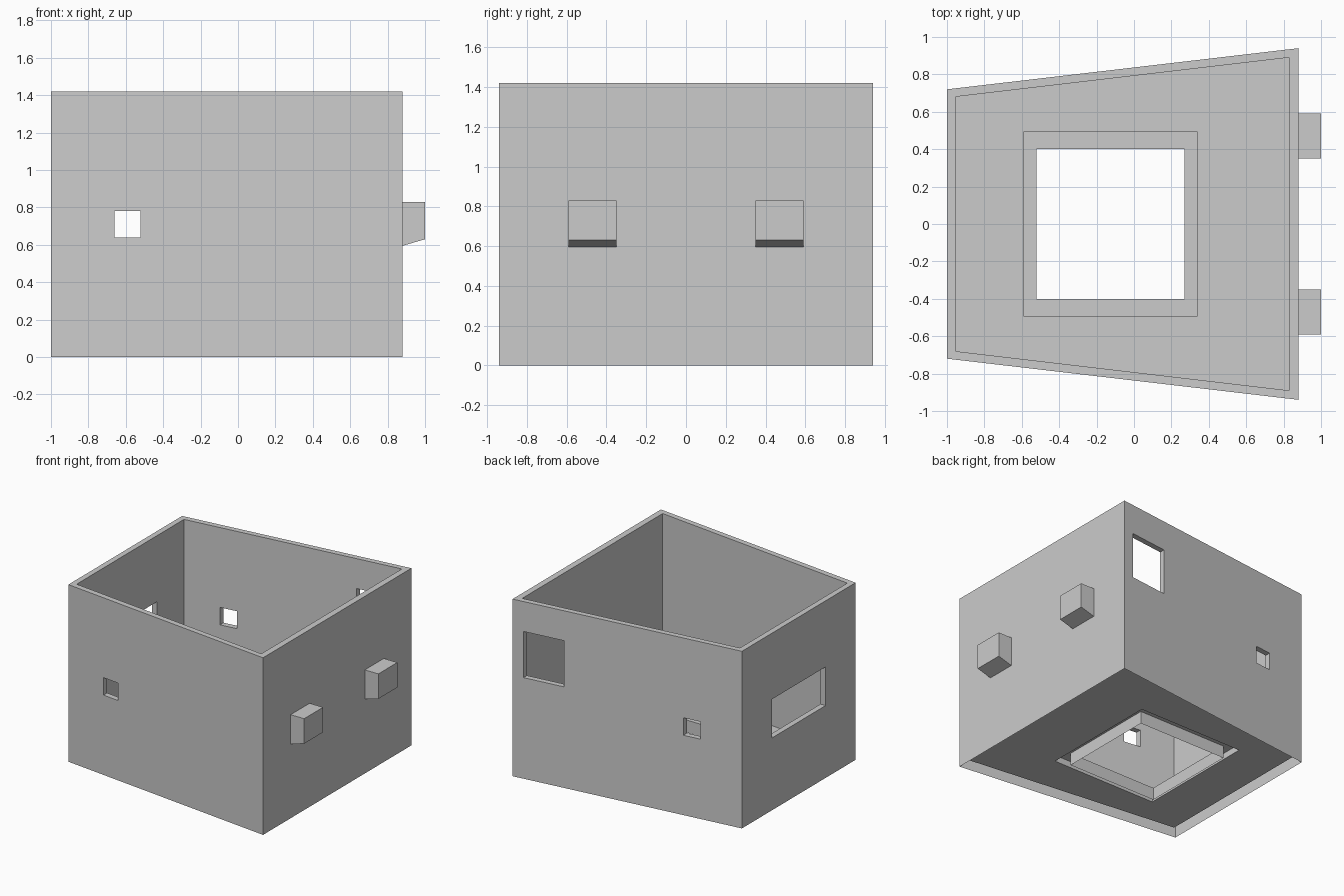
import bpy
import bmesh
from mathutils import Vector

if "Cube" in bpy.data.objects:
    bpy.data.objects.remove(bpy.data.objects["Cube"], do_unlink=True)

GREY = (0.6, 0.6, 0.6, 1.0)
mat = bpy.data.materials.new("plain grey")
mat.use_nodes = True
mat.diffuse_color = GREY
mat.node_tree.nodes["Principled BSDF"].inputs["Base Color"].default_value = GREY


def finish(name, bm):
    """Weld, orient and link a mesh object."""
    bmesh.ops.remove_doubles(bm, verts=bm.verts, dist=0.0005)
    bmesh.ops.recalc_face_normals(bm, faces=bm.faces)
    mesh = bpy.data.meshes.new(name)
    bm.to_mesh(mesh)
    bm.free()
    mesh.materials.append(mat)
    obj = bpy.data.objects.new(name, mesh)
    bpy.context.collection.objects.link(obj)
    return obj


def face(bm, points):
    bm.faces.new([bm.verts.new(p) for p in points])


def trapezoid(x0, x1, y0, y1):
    """Plan corners, counter-clockwise from the front of the narrow end."""
    return [Vector(c) for c in ((x0, -y0), (x1, -y1), (x1, y1), (x0, y0))]


# Plan outlines and heights
outer = trapezoid(-1.0, 0.88, 0.72, 0.94)
inner = trapezoid(-0.955, 0.83, 0.68, 0.89)
lip = trapezoid(-0.59, 0.34, 0.495, 0.495)
hole = trapezoid(-0.52, 0.27, 0.4, 0.4)
TOP, FLOOR, LIP = 1.42, 0.05, 0.1

# Windows per wall: start and end along the wall axis, bottom and top
small = (-0.66, -0.52, 0.64, 0.78)
large = (0.46, 0.79, 0.81, 1.18)
wide = (-0.34, 0.34, 0.58, 0.89)
walls = [(0, [small]), (1, []), (0, [small, large]), (1, [wide])]
sills = sorted({z for _, ws in walls for w in ws for z in w[2:]})


def columns(a, b, axis, windows):
    """Points along a wall line, split at the window jambs."""
    span = b[axis] - a[axis]
    ts = sorted((v - a[axis]) / span for w in windows for v in w[:2])
    return [a.lerp(b, t) for t in [0.0] + ts + [1.0]]


# Double-skinned room shell
bm = bmesh.new()
for i, (axis, windows) in enumerate(walls):
    j = (i + 1) % 4
    out_cols = columns(outer[i], outer[j], axis, windows)
    in_cols = columns(inner[i], inner[j], axis, windows)

    # Outer and inner skins, leaving the window cells open
    for cols, base in ((out_cols, 0.0), (in_cols, FLOOR)):
        rows = [base] + sills + [TOP]
        for p, q in zip(cols, cols[1:]):
            for lo, hi in zip(rows, rows[1:]):
                u, v = (p[axis] + q[axis]) / 2, (lo + hi) / 2
                if any(w[0] < u < w[1] and w[2] < v < w[3] for w in windows):
                    continue
                face(bm, [(*p, lo), (*q, lo), (*q, hi), (*p, hi)])

    # Top rim, and sills and lintels of the windows
    for k in range(len(out_cols) - 1):
        strip = (out_cols[k], out_cols[k + 1], in_cols[k + 1], in_cols[k])
        u = (strip[0][axis] + strip[1][axis]) / 2
        levels = [TOP] + [z for w in windows if w[0] < u < w[1] for z in w[2:]]
        for z in levels:
            face(bm, [(*p, z) for p in strip])

    # Window jambs
    for p, q in list(zip(out_cols, in_cols))[1:-1]:
        w = next(w for w in windows if min(abs(p[axis] - s) for s in w[:2]) < 0.001)
        rows = [z for z in sills if w[2] <= z <= w[3]]
        for lo, hi in zip(rows, rows[1:]):
            face(bm, [(*p, lo), (*q, lo), (*q, hi), (*p, hi)])

    # Floor, raised lip and floor opening
    face(bm, [(*p, FLOOR) for p in in_cols + [lip[j], lip[i]]])
    face(bm, [(*lip[i], FLOOR), (*lip[j], FLOOR), (*lip[j], LIP), (*lip[i], LIP)])
    face(bm, [(*lip[i], LIP), (*lip[j], LIP), (*hole[j], LIP), (*hole[i], LIP)])
    face(bm, [(*hole[i], LIP), (*hole[j], LIP), (*hole[j], 0.0), (*hole[i], 0.0)])
finish("room_shell", bm)

# Two wall brackets with sloping undersides
profile = [(0.88, 0.595), (1.0, 0.63), (1.0, 0.83), (0.88, 0.83)]
for name, y in (("front_bracket", -0.47), ("back_bracket", 0.47)):
    bm = bmesh.new()
    near = [(x, y - 0.12, z) for x, z in profile]
    far = [(x, y + 0.12, z) for x, z in profile]
    face(bm, near)
    face(bm, far)
    for k in range(4):
        n = (k + 1) % 4
        face(bm, [near[k], near[n], far[n], far[k]])
    finish(name, bm)
